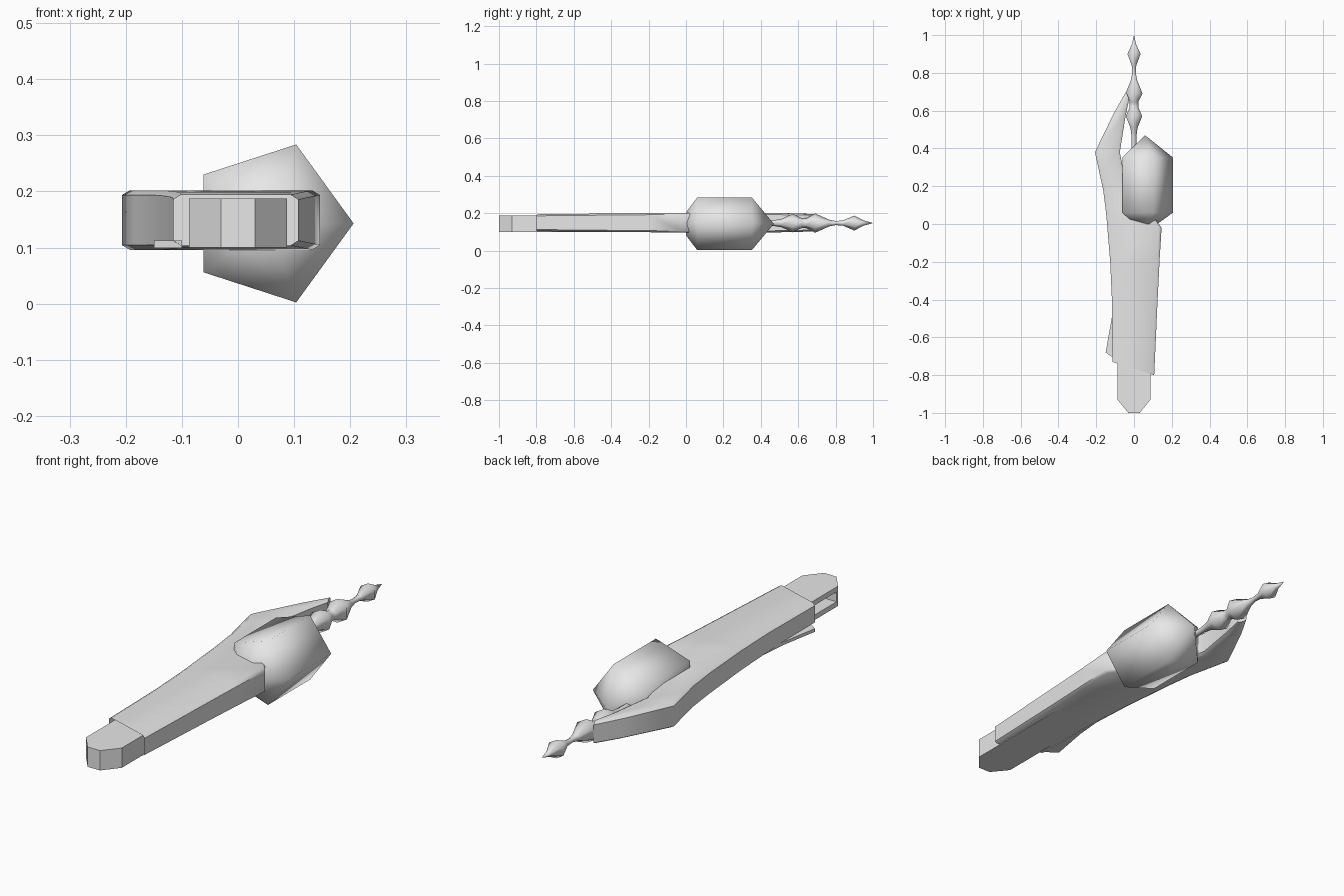
import bpy, bmesh, math
from mathutils import Vector

if "Cube" in bpy.data.objects:
    bpy.data.objects.remove(bpy.data.objects["Cube"])

grey = bpy.data.materials.new("plain_grey")
grey.diffuse_color = (0.8, 0.8, 0.8, 1)
grey.use_nodes = True
grey.node_tree.nodes["Principled BSDF"].inputs["Base Color"].default_value = grey.diffuse_color


def finish(name, bm, angle=None):
    bmesh.ops.recalc_face_normals(bm, faces=bm.faces)
    mesh = bpy.data.meshes.new(name)
    bm.to_mesh(mesh)
    bm.free()
    mesh.materials.append(grey)
    ob = bpy.data.objects.new(name, mesh)
    bpy.context.collection.objects.link(ob)
    if angle:
        bpy.ops.object.select_all(action='DESELECT')
        ob.select_set(True)
        bpy.context.view_layer.objects.active = ob
        bpy.ops.object.shade_smooth_by_angle(angle=math.radians(angle))
    return ob


def loft(rings):
    """Skin a list of closed rings; returns the bmesh and its first cap."""
    bm = bmesh.new()
    vs = [[bm.verts.new(p) for p in r] for r in rings]
    n = len(rings[0])
    for a, b in zip(vs, vs[1:]):
        for i in range(n):
            j = (i + 1) % n
            bm.faces.new((a[i], a[j], b[j], b[i]))
    cap = bm.faces.new(vs[0])
    bm.faces.new(vs[-1])
    return bm, cap


def prism(name, outline, z0, z1, angle=None):
    bm, _ = loft([[(x, y, z) for x, y in outline] for z in (z0, z1)])
    return finish(name, bm, angle)


def lathe(name, profile, sides, cx, cz, start, angle):
    """Spin (y, radius) pairs around an axis running front to back."""
    rings = []
    for y, r in profile:
        ts = [start + 2 * math.pi * i / sides for i in range(sides)]
        rings.append([(cx + r * math.cos(t), y, cz + r * math.sin(t)) for t in ts])
    bm, _ = loft(rings)
    bmesh.ops.remove_doubles(bm, verts=bm.verts, dist=0.0005)
    return finish(name, bm, angle)


# Core bar with chamfered nose and a slot in its left side
core = prism("core_bar", [(-0.087, -0.93), (-0.03, -1), (0.03, -1), (0.087, -0.93),
                          (0.087, -0.02), (-0.087, -0.02)], 0.10, 0.187)
slot = prism("slot_cutter", [(-0.2, -0.92), (-0.03, -0.92), (-0.03, -0.74), (-0.2, -0.74)],
             0.122, 0.165)
slot.hide_render = True
slot.hide_set(True)
cut = core.modifiers.new("slot", 'BOOLEAN')
cut.object = slot
cut.solver = 'EXACT'

# Outer shell: left and right outline points per station, swept into a hooked tail
stations = [
    (-0.115, -0.73, 0.107, -0.80, 0.045),
    (-0.117, -0.40, 0.125, -0.40, 0.049),
    (-0.126, -0.20, 0.135, -0.20, 0.051),
    (-0.147, 0.05, 0.146, -0.02, 0.053),
    (-0.163, 0.18, 0.04, 0.12, 0.053),
    (-0.185, 0.28, -0.05, 0.25, 0.053),
    (-0.207, 0.38, -0.075, 0.38, 0.053),
    (-0.105, 0.59, -0.045, 0.57, 0.050),
    (-0.042, 0.70, -0.026, 0.66, 0.046),
]
rings = []
for xl, yl, xr, yr, h in stations:
    a, b = Vector((xl, yl, 0.149)), Vector((xr, yr, 0.149))
    c = min(0.014, (b - a).length * 0.25)
    d = (b - a).normalized() * c
    up, low = Vector((0, 0, h)), Vector((0, 0, h - c * 0.6))
    rings.append([a + d + up, b - d + up, b + low, b - low,
                  b - d - up, a + d - up, a - low, a + low])
bm, cap = loft(rings)
bmesh.ops.inset_individual(bm, faces=[cap], thickness=0.007)
bmesh.ops.translate(bm, verts=cap.verts, vec=(0, 0.1, 0))   # hollow front mouth
finish("outer_shell", bm, 50)

# Thin flap under the left side of the shell
prism("side_flap", [(-0.15, -0.68), (-0.10, -0.715), (-0.10, -0.30), (-0.118, -0.50)],
      0.099, 0.113)

# Five-sided pod on the right side
lathe("side_pod", [(-0.003, 0), (0.0, 0.065), (0.06, 0.148), (0.352, 0.148), (0.47, 0)],
      5, 0.058, 0.143, 0, 75)

# Beaded spike at the rear
lathe("beaded_spike", [(0.25, 0.014), (0.46, 0.014), (0.51, 0.022), (0.57, 0.05),
                       (0.62, 0.026), (0.645, 0.026), (0.69, 0.052), (0.765, 0.018),
                       (0.80, 0.011), (0.84, 0.014), (0.90, 0.040), (0.95, 0.014), (1.0, 0)],
      6, 0.0, 0.147, math.pi / 6, 75)
